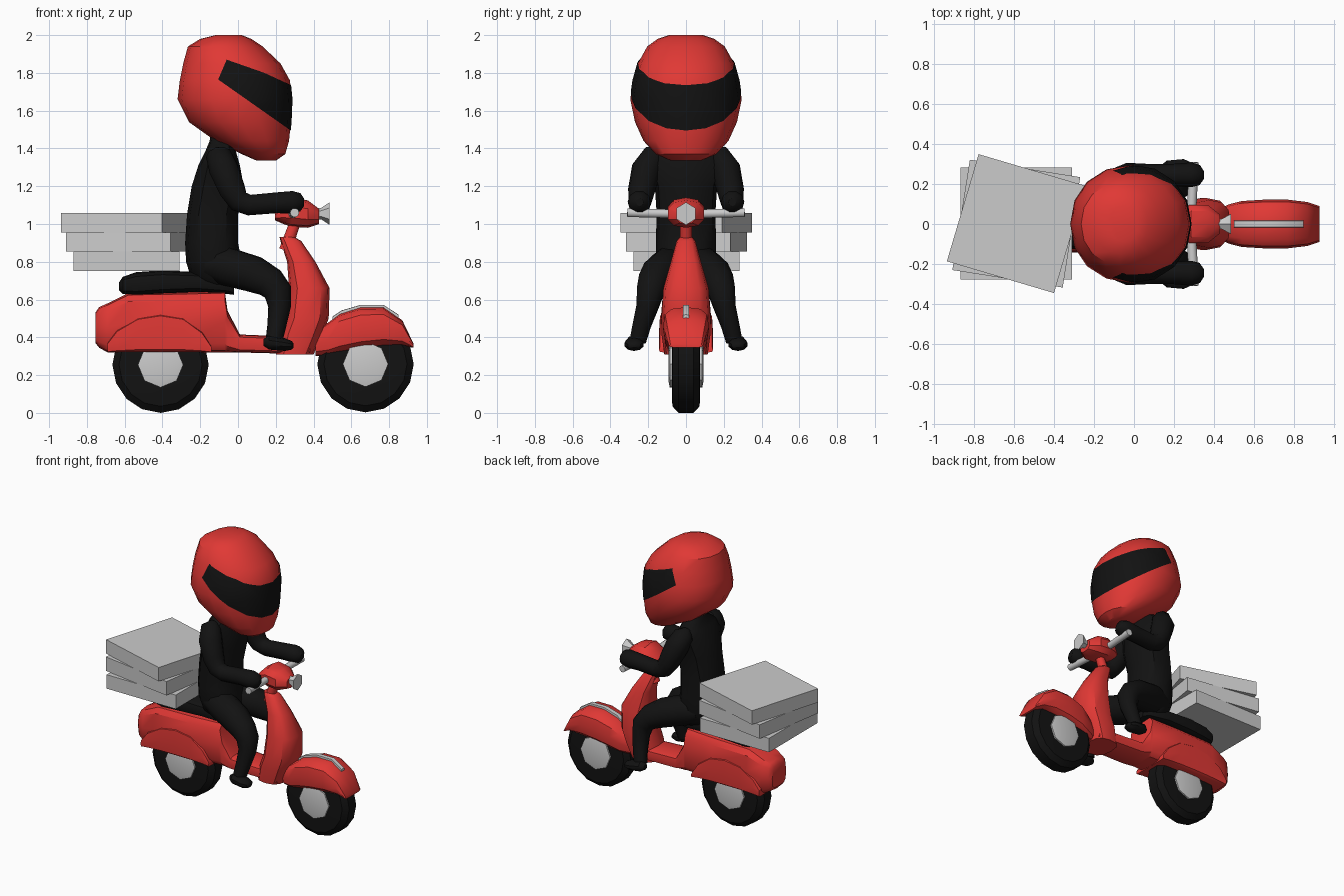
import bpy, bmesh
from math import sin, cos, pi, radians
from mathutils import Vector


def material(name, rgb):
    m = bpy.data.materials.new(name)
    m.diffuse_color = (*rgb, 1)
    return m


RED = material("red paint", (0.75, 0.04, 0.035))
BLACK = material("black", (0.006, 0.006, 0.006))


def finish(name, bm, mat):
    bmesh.ops.recalc_face_normals(bm, faces=bm.faces)
    me = bpy.data.meshes.new(name)
    bm.to_mesh(me)
    bm.free()
    if mat:
        me.materials.append(mat)
    ob = bpy.data.objects.new(name, me)
    bpy.context.collection.objects.link(ob)
    return ob


def loft(name, axis, sections, sides=12, power=2.0, mat=None, c=0.0):
    """Skin rounded sections (t, low, high, half_width) along an axis; c = centre across."""
    bm = bmesh.new()
    rings = []
    for t, lo, hi, h in sections:
        ring = []
        for i in range(sides):
            a = 2 * pi * i / sides
            su, sv = (abs(f) ** (2 / power) * (1 if f > 0 else -1) for f in (cos(a), sin(a)))
            u, v = (lo + hi) / 2 + su * (hi - lo) / 2, c + sv * h
            ring.append(bm.verts.new({'x': (t, v, u), 'y': (u, t, v), 'z': (u, v, t)}[axis]))
        rings.append(ring)
    for a, b in zip(rings, rings[1:]):
        for i in range(sides):
            j = (i + 1) % sides
            bm.faces.new((a[i], a[j], b[j], b[i]))
    bm.faces.new(rings[0])
    bm.faces.new(rings[-1])
    return finish(name, bm, mat)


def tube(name, points, mat=None):
    """Round limb through (x, y, z, radius) points."""
    cu = bpy.data.curves.new(name, 'CURVE')
    cu.dimensions = '3D'
    cu.bevel_depth = 1
    cu.bevel_resolution = 3
    cu.use_fill_caps = True
    sp = cu.splines.new('POLY')
    sp.points.add(len(points) - 1)
    for p, (x, y, z, r) in zip(sp.points, points):
        p.co = (x, y, z, 1)
        p.radius = r
    if mat:
        cu.materials.append(mat)
    bpy.context.collection.objects.link(bpy.data.objects.new(name, cu))


# wheels
for name, x, z in (("rear", -0.41, 0.255), ("front", 0.675, 0.258)):
    tyre = [(-.075, .16), (-.072, .22), (-.04, .255), (.04, .255), (.072, .22), (.075, .16)]
    hub = [(-.092, .09), (-.086, .12), (.086, .12), (.092, .09)]
    loft(name + "_tyre", 'y', [(y, x - r, x + r, r) for y, r in tyre], 16, mat=BLACK, c=z)
    loft(name + "_hub", 'y', [(y, x - r, x + r, r) for y, r in hub], 8, c=z)

# rear body running into the floorboard
loft("rear_body", 'x', [
    (-.755, .37, .53, .08), (-.735, .345, .56, .1), (-.69, .32, .58, .12), (-.58, .32, .635, .135),
    (-.3, .32, .64, .135), (-.07, .32, .645, .12), (-.055, .32, .54, .115),
    (.01, .32, .415, .11), (.38, .31, .40, .10)], 12, 4, RED)

# rear wheel arch panel, half an octagon-like outline
arch = [(-.69, .32, .37), (-.64, .32, .44), (-.53, .32, .51), (-.41, .32, .53),
        (-.29, .32, .51), (-.19, .32, .43), (-.14, .32, .35)]
loft("rear_wheel_arch", 'x', [(x, a, b, .143) for x, a, b in arch], 12, 8, RED)

# leg shield
loft("leg_shield", 'z', [
    (.31, .2, .40, .115), (.42, .22, .45, .13), (.5, .25, .48, .13), (.66, .27, .485, .12),
    (.8, .26, .41, .08), (.91, .225, .335, .05), (.93, .22, .30, .035)], 12, 2.6, RED)

# front mudguard and its trim strip
loft("front_mudguard", 'x', [
    (.41, .30, .43, .07), (.48, .30, .48, .1), (.54, .315, .525, .115), (.65, .335, .56, .122),
    (.77, .35, .56, .122), (.87, .355, .49, .11), (.93, .345, .365, .09)], 12, 3, RED)
loft("mudguard_trim", 'x', [
    (x, z - .02, z + .01, .017) for x, z in ((.5, .50), (.55, .533), (.65, .562), (.77, .562), (.85, .51))],
    8, 8)

# seat
loft("seat", 'x', [
    (-.63, .65, .69, .07), (-.61, .63, .72, .1), (-.54, .62, .745, .12), (-.4, .63, .755, .125),
    (-.22, .64, .745, .12), (-.06, .63, .72, .1), (-.02, .625, .69, .07)], 12, 3, BLACK)

# steering column, handlebar housing, headlight, grips
tube("steering_column", [(.25, 0, .86, .035), (.31, 0, 1.03, .03)], RED)
loft("handlebar_housing", 'x', [
    (.195, 1.02, 1.06, .06), (.24, 1.0, 1.11, .09), (.285, .985, 1.14, .1), (.37, .98, 1.125, .1),
    (.43, 1.0, 1.08, .05)], 10, 2.5, RED)
loft("headlight", 'x', [(.41, 1.025, 1.085, .03), (.44, 1.025, 1.085, .03), (.485, .995, 1.115, .057)], 6)
tube("handlebar", [(.30, -.31, 1.06, .024), (.29, -.1, 1.055, .024), (.29, .1, 1.055, .024),
                   (.30, .31, 1.06, .024)])

# stack of delivery boxes, each turned a little further
for i, (name, turn) in enumerate((("lower_box", 0), ("middle_box", -9), ("upper_box", -16.5))):
    bm = bmesh.new()
    bmesh.ops.create_cube(bm, size=1)
    ob = finish(name, bm, None)
    ob.scale = (.56, .56, .102)
    ob.location = (-.59, .002, .803 + i * .102)
    ob.rotation_euler.z = radians(turn)

# rider torso
loft("torso", 'z', [
    (.68, -.2, 0, .11), (.72, -.25, .02, .14), (.8, -.275, .02, .16), (.9, -.28, .0, .16),
    (1.05, -.27, .0, .155), (1.2, -.245, .03, .165), (1.31, -.21, .01, .2), (1.38, -.175, -.01, .17),
    (1.44, -.15, -.02, .09), (1.52, -.14, .0, .07)], 12, 2.3, BLACK)

# arms, legs and shoes on both sides
for side, s in (("left", 1), ("right", -1)):
    tube(side + "_arm", [(x, s * y, z, r) for x, y, z, r in (
        (-.10, .13, 1.385, .03), (-.10, .165, 1.36, .07), (-.075, .21, 1.29, .08), (-.03, .235, 1.18, .072),
        (.005, .243, 1.12, .062), (.06, .245, 1.10, .057), (.2, .245, 1.112, .057),
        (.29, .247, 1.115, .062), (.33, .245, 1.115, .05), (.35, .245, 1.115, .02))], BLACK)
    tube(side + "_leg", [(x, s * y, z, r) for x, y, z, r in (
        (-.16, .07, .79, .08), (-.06, .09, .775, .105), (.08, .14, .735, .1), (.17, .175, .69, .085),
        (.212, .19, .64, .075), (.22, .205, .56, .06), (.205, .235, .46, .05), (.19, .255, .38, .045))],
        BLACK)
    loft(side + "_shoe", 'x', [
        (.135, .355, .39, .02), (.165, .335, .41, .045), (.25, .328, .395, .053), (.285, .335, .38, .035),
        (.295, .345, .365, .015)], 10, 2, BLACK, c=s * .275)

# helmet
helmet = loft("helmet", 'z', [
    (1.335, .1, .2, .08), (1.37, .02, .25, .16), (1.44, -.12, .27, .225), (1.54, -.26, .28, .27),
    (1.66, -.32, .285, .295), (1.76, -.308, .275, .28), (1.85, -.29, .225, .255),
    (1.94, -.265, .13, .205), (1.98, -.2, .07, .15), (2.0, -.12, .02, .09)], 16, 2.1, RED)

# visor: helmet shell trimmed to a side-view outline and pushed out slightly
bm = bmesh.new()
bm.from_mesh(helmet.data)
centre = Vector((-.02, 0, 1.66))
for v in bm.verts:
    v.co = centre + (v.co - centre) * 1.012
outline = [(-.105, 1.765), (-.06, 1.87), (.14, 1.80), (.4, 1.68), (.4, 1.41)]
for (x0, z0), (x1, z1) in zip(outline, outline[1:] + outline[:1]):
    bmesh.ops.bisect_plane(bm, geom=bm.verts[:] + bm.edges[:] + bm.faces[:], dist=1e-5,
                           plane_co=(x0, 0, z0), plane_no=(z0 - z1, 0, x1 - x0), clear_outer=True)
finish("visor", bm, BLACK)

# smooth shading with creases kept
bpy.ops.object.select_all(action='DESELECT')
for ob in bpy.data.objects:
    if ob.type == 'MESH':
        ob.select_set(True)
        bpy.context.view_layer.objects.active = ob
bpy.ops.object.shade_smooth_by_angle(angle=radians(35))
